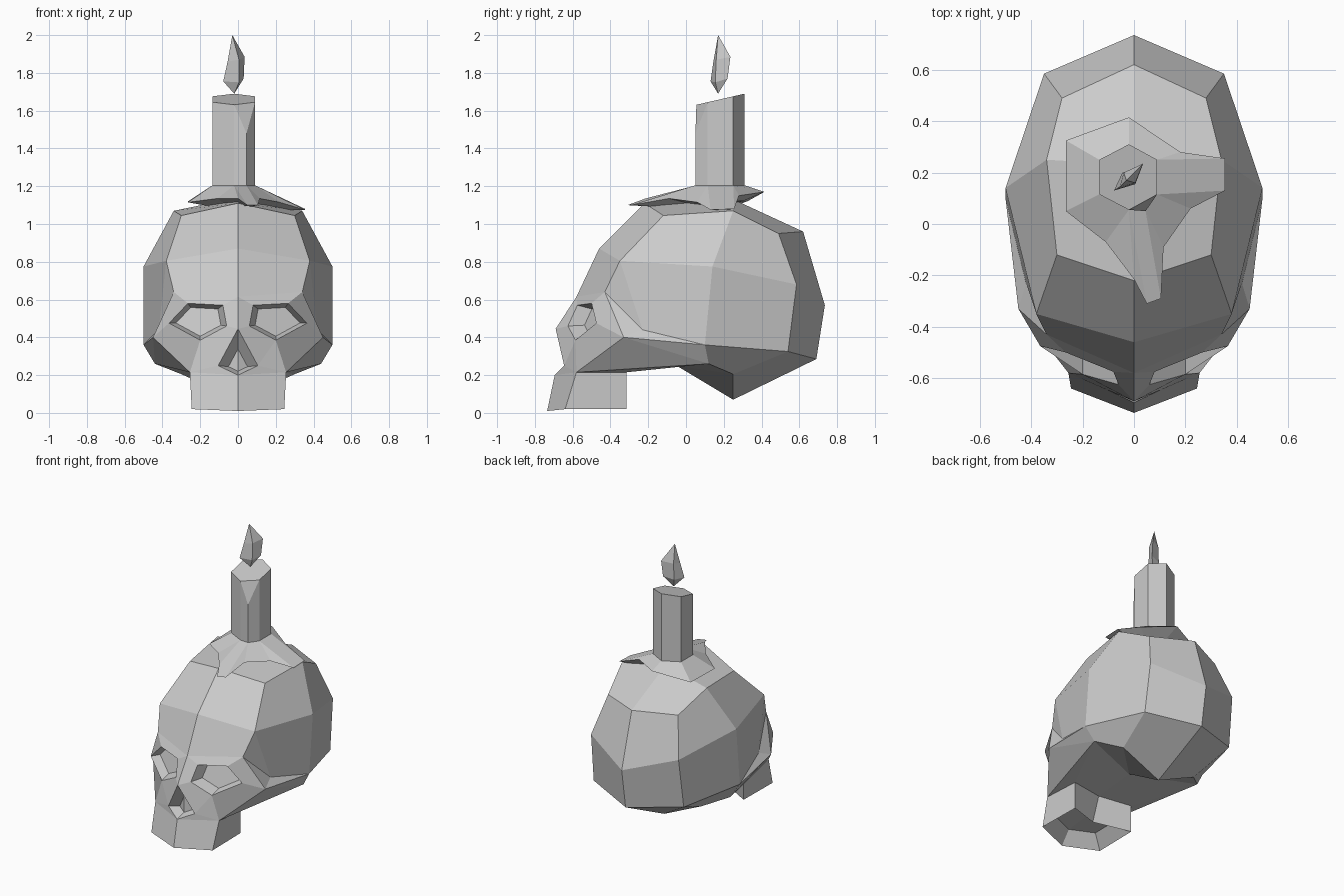
import bpy, bmesh
from mathutils import Vector, Matrix

if "Cube" in bpy.data.objects:
    bpy.data.objects.remove(bpy.data.objects["Cube"])


def finish(bm, name):
    bmesh.ops.recalc_face_normals(bm, faces=bm.faces[:])
    mesh = bpy.data.meshes.new(name)
    bm.to_mesh(mesh)
    bm.free()
    obj = bpy.data.objects.new(name, mesh)
    bpy.context.collection.objects.link(obj)
    return obj


def bridge(bm, a, b, closed=True):
    n = len(a)
    for i in range(n if closed else n - 1):
        j = (i + 1) % n
        bm.faces.new((a[i], a[j], b[j], b[i]))


def ring(bm, pts):
    return [bm.verts.new(p) for p in pts]


def recess(bm, loop, centre, factor, push, closed):
    """Sunken pocket: shrink the loop toward a centre, push it in, add a floor."""
    c = Vector(centre)
    inner = ring(bm, [c + (v.co - c) * factor + Vector(push) for v in loop])
    bridge(bm, loop, inner, closed)
    bm.faces.new(inner)


# Skull: right half, mirrored
bm = bmesh.new()
v = {}
# centre-line profile (y, z) from chin over the crown to the skull base
profile = [(-.735, .01), (-.695, .2), (-.69, .445), (-.58, .615), (-.46, .87),
           (-.22, 1.11), (.23, 1.14), (.62, .96), (.735, .57), (.69, .285),
           (.25, .07), (-.05, .25), (-.36, .22), (-.42, .05)]
for i, (y, z) in enumerate(profile):
    v[f"m{i}"] = bm.verts.new((0, y, z))
# side points of the cranium, cheek and upper jaw
cranium = {"A": (.30, -.12, 1.045), "B": (.34, .25, 1.07), "C": (.28, .49, .95),
           "F": (.38, -.35, .805), "G": (.34, -.43, .64), "T": (.5, .14, .775),
           "U": (.35, .585, .68), "V": (.5, .1, .36), "W": (.36, .54, .325),
           "E": (.44, .12, .26), "P": (.3, .25, .205)}
face = {"K": (.45, -.33, .40), "Q": (.42, -.23, .44), "J": (.255, -.58, .215),
        "L": (.245, -.64, .02), "R1": (.24, -.315, .215), "R0": (.24, -.315, .02),
        "e1": (.06, -.625, .46), "e2": (.08, -.575, .57), "e3": (.265, -.5, .58),
        "e4": (.365, -.475, .475), "e5": (.2, -.585, .385), "n1": (.105, -.645, .25)}
for group in (cranium, face):
    for key, co in group.items():
        v[key] = bm.verts.new(co)

faces = """m5 m6 B A|m4 m5 A F|m6 m7 C B|A B T F|B C U T|C m7 m8 U|U m8 m9 W|T U W V
F T V Q|F Q G|m4 F G m3|m3 G e3 e2|m2 m3 e2 e1|G K e4 e3|G Q K|Q V K|K V E|K E J
e5 e4 K J|m2 e1 e5 n1|n1 e5 J|n1 J m1|m1 J L m0|J R1 R0 L|J E R1|E m11 m12 R1
E P m11|P m10 m11|V W P E|W m9 m10 P|R1 m12 m13 R0"""
for f in faces.replace("\n", "|").split("|"):
    bm.faces.new([v[k] for k in f.split()])

# eye socket, nose hole and hollow under the jaw
recess(bm, [v[k] for k in ("e1", "e2", "e3", "e4", "e5")],
       (.2, -.545, .48), .78, (0, .07, 0), True)
recess(bm, [v[k] for k in ("m2", "n1", "m1")], (0, -.66, .24), .48, (0, .06, 0), False)
recess(bm, [v[k] for k in ("m0", "L", "R0", "m13")], (0, -.5, .02), .7, (0, 0, .09), False)

bmesh.ops.mirror(bm, geom=bm.verts[:] + bm.edges[:] + bm.faces[:],
                 matrix=Matrix.Identity(4), merge_dist=.0005, axis='X')
bmesh.ops.remove_doubles(bm, verts=bm.verts[:], dist=.0005)
finish(bm, "skull")

# Candle: six sides plus one front drip, slanted top
plan = [(-.02, .31), (.09, .25), (.09, .115), (.045, .05), (-.02, .055),
        (-.135, .115), (-.135, .25)]
bm = bmesh.new()
low = ring(bm, [(x, y, 1.12) for x, y in plan])
top = ring(bm, [(x, y, 1.48 if i == 3 else 1.63 + (y - .05) * .23)
                for i, (x, y) in enumerate(plan)])
bridge(bm, low, top)
bm.faces.new(top[:3] + top[4:])
bm.faces.new(top[2:5])
bm.faces.new(low)
finish(bm, "candle")

# Melted wax pooled over the crown
pool = [(-.02, .415, 1.17), (.18, .28, 1.15), (.355, .255, 1.08), (.355, .13, 1.075),
        (.22, .06, 1.115), (.115, -.09, 1.135), (.105, -.29, 1.10), (.05, -.31, 1.10),
        (0, -.215, 1.135), (-.11, -.07, 1.135), (-.265, .05, 1.115), (-.265, .325, 1.12)]
# candle corner that each pool point rises to
corner = [0, 1, 1, 2, 2, 3, 3, 4, 4, 4, 5, 6]
bm = bmesh.new()
rim = ring(bm, pool)
neck = ring(bm, [(*plan[i], 1.205) for i in range(7)])
under = bm.verts.new((-.02, .18, 1.07))
for i in range(12):
    j = (i + 1) % 12
    a, b = neck[corner[i]], neck[corner[j]]
    bm.faces.new((rim[i], rim[j], a) if a == b else (rim[i], rim[j], b, a))
    bm.faces.new((rim[j], rim[i], under))
bm.faces.new(neck)
finish(bm, "melted_wax")

# Flame: thin diagonal teardrop
bm = bmesh.new()
r1 = ring(bm, [(-.078, .13, 1.755), (.005, .155, 1.75), (.03, .22, 1.77), (-.045, .2, 1.755)])
r2 = ring(bm, [(-.055, .145, 1.86), (.005, .16, 1.87), (.035, .235, 1.885), (-.04, .2, 1.87)])
bridge(bm, r1, r2)
for loop, tip in ((r1, (-.02, .17, 1.69)), (r2, (-.03, .17, 2.0))):
    t = bm.verts.new(tip)
    for i in range(4):
        bm.faces.new((loop[i], loop[(i + 1) % 4], t))
finish(bm, "flame")
